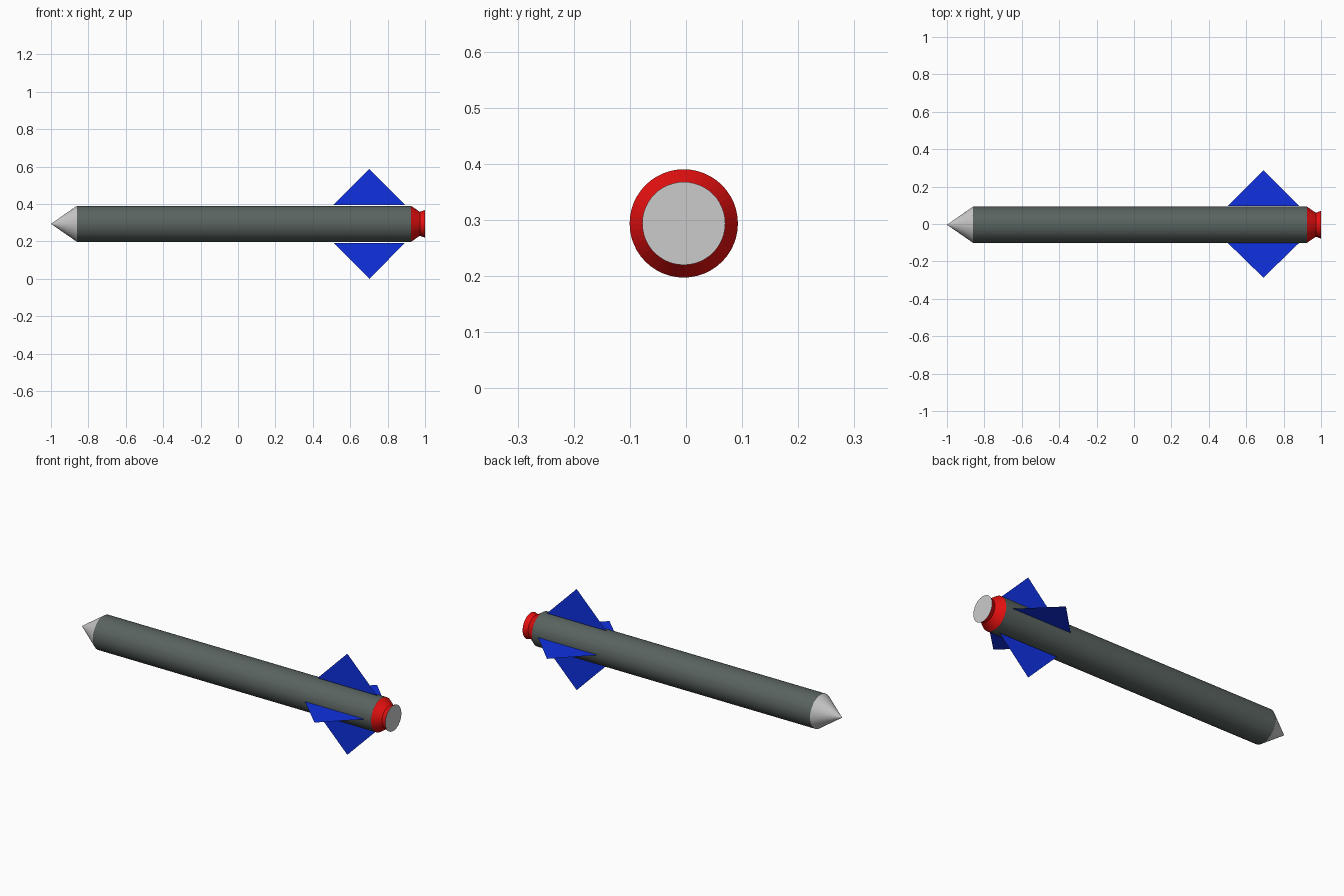
import bpy, bmesh
from math import sin, cos, tau

if "Cube" in bpy.data.objects:
    bpy.data.objects.remove(bpy.data.objects["Cube"])

CY, CZ, R, SIDES = -0.004, 0.294, 0.0965, 48


def material(name, rgb):
    m = bpy.data.materials.new(name)
    m.diffuse_color = (*rgb, 1)
    m.use_nodes = True
    m.node_tree.nodes["Principled BSDF"].inputs["Base Color"].default_value = m.diffuse_color
    return m


def make_object(name, bm, mat=None):
    me = bpy.data.meshes.new(name)
    bm.to_mesh(me)
    bm.free()
    ob = bpy.data.objects.new(name, me)
    bpy.context.collection.objects.link(ob)
    if mat:
        me.materials.append(mat)
    return ob


def lathe(name, profile, mat=None, cap_end=False):
    """Turn (x, radius) points around the long axis."""
    bm = bmesh.new()
    rings = []
    for x, r in profile:
        n = SIDES if r > 0 else 1
        rings.append([bm.verts.new((x, CY + r * cos(tau * i / SIDES),
                                    CZ + r * sin(tau * i / SIDES))) for i in range(n)])
    for a, b in zip(rings, rings[1:]):
        for i in range(SIDES):
            j = (i + 1) % SIDES
            if len(a) == 1:
                bm.faces.new((a[0], b[j], b[i]))
            else:
                bm.faces.new((a[i], a[j], b[j], b[i]))
    if cap_end:
        bm.faces.new(rings[-1])
    bmesh.ops.recalc_face_normals(bm, faces=bm.faces)
    return make_object(name, bm, mat)


def fin(name, points, mat):
    bm = bmesh.new()
    bm.faces.new([bm.verts.new(p) for p in points])
    return make_object(name, bm, mat)


hull = material("hull_grey", (0.10, 0.125, 0.115))
red = material("nozzle_red", (0.8, 0.005, 0.005))
blue = material("fin_blue", (0.005, 0.03, 0.75))

# Nose, tube and tail nozzle
lathe("nose_cone", [(-1, 0), (-0.861, R)])
lathe("body_tube", [(-0.861, R), (0.925, R)], hull)
lathe("nozzle", [(0.925, R), (0.972, 0.064), (1.0, 0.074)], red)

# Grey disc closing the nozzle
lathe("nozzle_cap", [(1.0, 0), (1.0, 0.074)])

# Paper-thin triangular fins: vertical pair, then horizontal pair
for name, base, tip in (("top_fin", 0.395, 0.587), ("bottom_fin", 0.192, 0.0)):
    fin(name, [(0.511, 0, base), (0.893, 0, base), (0.702, 0, tip)], blue)
for name, base, tip in (("left_fin", 0.096, 0.287), ("right_fin", -0.101, -0.287)):
    fin(name, [(0.501, base, CZ), (0.883, base, CZ), (0.692, tip, CZ)], blue)
